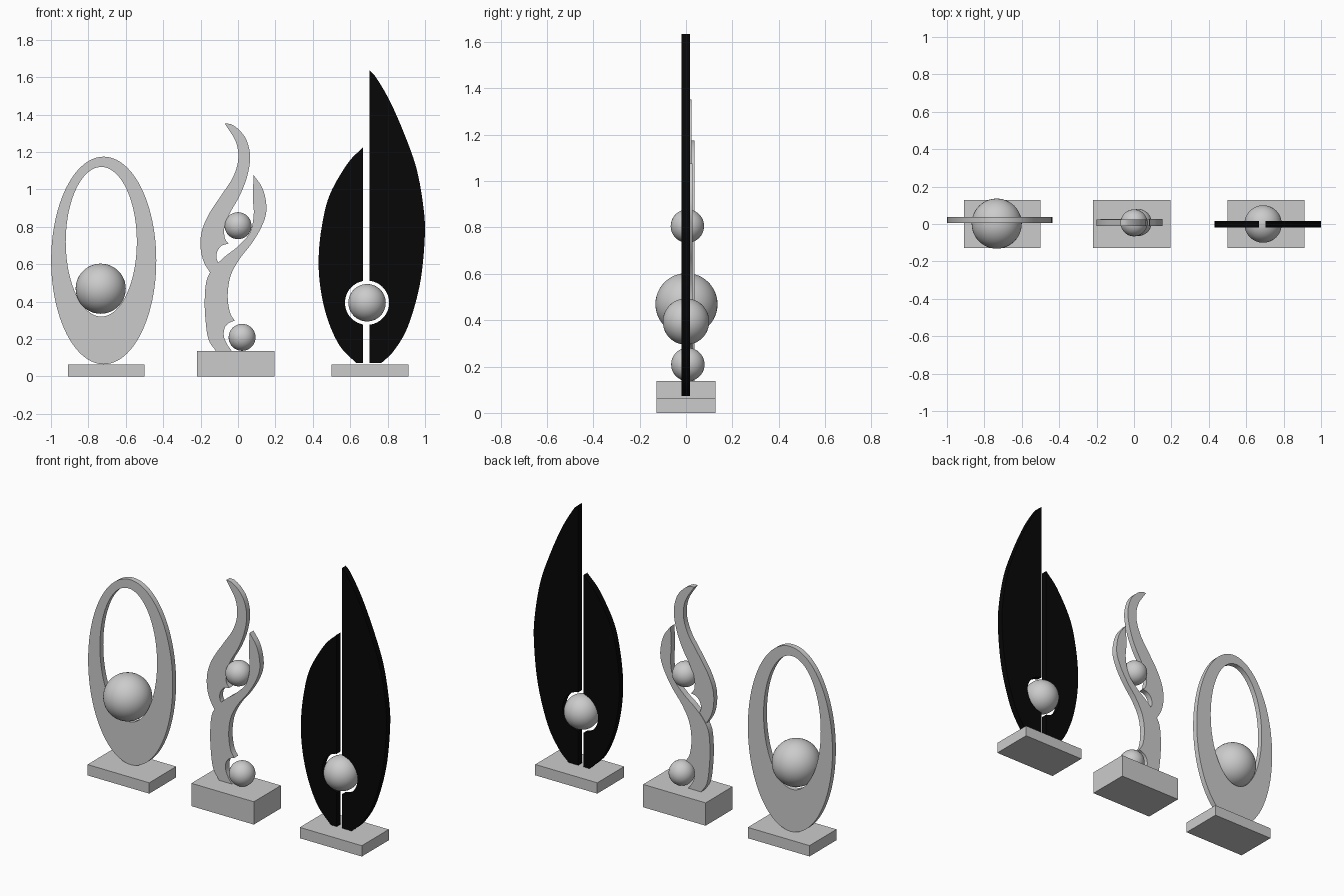
import bpy, bmesh
from math import sin, cos, pi, asin, radians
from mathutils import Vector

if "Cube" in bpy.data.objects:
    bpy.data.objects.remove(bpy.data.objects["Cube"])

black = bpy.data.materials.new("black")
black.diffuse_color = (0.002, 0.002, 0.002, 1)
black.use_nodes = True
black.node_tree.nodes["Principled BSDF"].inputs["Base Color"].default_value = black.diffuse_color


def finish(name, bm, smooth=True, mat=None):
    bmesh.ops.recalc_face_normals(bm, faces=bm.faces)
    me = bpy.data.meshes.new(name)
    bm.to_mesh(me)
    bm.free()
    ob = bpy.data.objects.new(name, me)
    bpy.context.collection.objects.link(ob)
    if mat:
        me.materials.append(mat)
    if smooth:
        bpy.ops.object.select_all(action='DESELECT')
        ob.select_set(True)
        bpy.context.view_layer.objects.active = ob
        bpy.ops.object.shade_smooth_by_angle(angle=radians(30))
    return ob


def box(name, x0, x1, y0, y1, z0, z1):
    bm = bmesh.new()
    bmesh.ops.create_cube(bm, size=1)
    for v in bm.verts:
        v.co = (x1 if v.co.x > 0 else x0, y1 if v.co.y > 0 else y0, z1 if v.co.z > 0 else z0)
    finish(name, bm, smooth=False)


def ball(name, x, y, z, r):
    bm = bmesh.new()
    bmesh.ops.create_uvsphere(bm, u_segments=48, v_segments=24, radius=r)
    bmesh.ops.translate(bm, verts=bm.verts, vec=(x, y, z))
    finish(name, bm)


def curve(pts, n=6):
    """Smooth open curve through the points (Catmull-Rom)."""
    p = [Vector(q) for q in pts]
    p = [2 * p[0] - p[1]] + p + [2 * p[-1] - p[-2]]
    out = []
    for a, b, c, d in zip(p, p[1:], p[2:], p[3:]):
        for i in range(n):
            t = i / n
            out.append(0.5 * (2 * b + (c - a) * t + (2 * a - 5 * b + 4 * c - d) * t ** 2
                              + (3 * b - a - 3 * c + d) * t ** 3))
    return out + [p[-2]]


def arc(cx, cz, r, a0, a1, n=32):
    return [Vector((cx + r * cos(a0 + (a1 - a0) * i / n), cz + r * sin(a0 + (a1 - a0) * i / n)))
            for i in range(n + 1)]


def plate(name, chains, y0, y1, mat=None):
    """Closed front profile made of chained curves, extruded in depth."""
    pts = []
    for p in [q for c in chains for q in c]:
        if not pts or (p - pts[-1]).length > 1e-4:
            pts.append(p)
    if (pts[0] - pts[-1]).length < 1e-4:
        pts.pop()
    bm = bmesh.new()
    face = bm.faces.new([bm.verts.new((p.x, y0, p.y)) for p in pts])
    ext = bmesh.ops.extrude_face_region(bm, geom=[face], use_keep_orig=True)
    bmesh.ops.translate(bm, vec=(0, y1 - y0, 0),
                        verts=[g for g in ext["geom"] if isinstance(g, bmesh.types.BMVert)])
    bmesh.ops.triangulate(bm, faces=[f for f in bm.faces if len(f.verts) > 4])
    finish(name, bm, mat=mat)


# Bases
box("oval_base", -0.91, -0.50, -0.128, 0.128, 0, 0.065)
box("flame_base", -0.22, 0.195, -0.128, 0.128, 0, 0.137)
box("leaf_base", 0.50, 0.912, -0.128, 0.128, 0, 0.065)

# Oval ring with an off-centre opening
bm = bmesh.new()
N = 96
loops = []
for cx, cz, a, b, y in ((-0.718, 0.62, 0.281, 0.555, 0.005), (-0.718, 0.62, 0.281, 0.555, 0.037),
                        (-0.731, 0.72, 0.19, 0.40, 0.037), (-0.731, 0.72, 0.19, 0.40, 0.005)):
    loops.append([bm.verts.new((cx + a * cos(2 * pi * i / N), y, cz + b * sin(2 * pi * i / N)))
                  for i in range(N)])
for k in range(4):
    A, B = loops[k], loops[(k + 1) % 4]
    for i in range(N):
        j = (i + 1) % N
        bm.faces.new((A[i], A[j], B[j], B[i]))
finish("oval_ring", bm)

# Upper flame: left edge, right edge, ball notch
plate("upper_flame", [
    curve([(-.146, .55), (-.183, .613), (-.2, .688), (-.194, .774), (-.157, .865), (-.087, .972),
           (-.028, 1.063), (.001, 1.159), (-.012, 1.255), (-.071, 1.352)]),
    curve([(-.071, 1.352), (-.035, 1.347), (.009, 1.315), (.047, 1.26), (.065, 1.17), (.047, 1.063),
           (.009, .966), (-.039, .881), (-.071, .806), (-.071, .742), (-.05, .71)]),
    curve([(-.05, .71), (-.087, .699), (-.111, .667), (-.114, .629), (-.1, .6)]),
], -0.01, 0.023)

# Lower flame
plate("lower_flame", [
    curve([(-.119, .137), (-.157, .196), (-.173, .293), (-.178, .41), (-.167, .517), (-.13, .581),
           (-.071, .64), (-.002, .694), (.063, .768), (.084, .865), (.079, .961), (.084, 1.076)]),
    curve([(.084, 1.076), (.127, 1.014), (.148, .945), (.15, .87), (.121, .79), (.068, .704),
           (.009, .629), (-.039, .539), (-.055, .437), (-.044, .346), (-.018, .298)]),
    curve([(-.018, .298), (-.05, .285), (-.071, .26), (-.076, .218), (-.06, .175), (-.034, .137)]),
], -0.01, 0.027)

# Two leaf halves with a round opening around the ball
BX, BZ, R = 0.69, 0.394, 0.118
XL, XR = 0.669, 0.704
aL, aR = asin((BX - XL) / R), asin((XR - BX) / R)
plate("short_leaf", [
    curve([(.63, .073), (.544, .164), (.48, .303), (.442, .464), (.431, .624), (.447, .795),
           (.49, .97), (.587, 1.14), (XL, 1.225)]),
    arc(BX, BZ, R, pi / 2 + aL, 3 * pi / 2 - aL),
    [Vector((XL, .073))],
], -0.019, 0.017, black)
plate("tall_leaf", [
    curve([(.768, .073), (.833, .137), (.908, .266), (.972, .49), (.998, .731), (.993, .891),
           (.956, 1.105), (.891, 1.292), (.811, 1.474), (.737, 1.6), (XR, 1.635)]),
    arc(BX, BZ, R, pi / 2 - aR, -pi / 2 + aR),
    [Vector((XR, .073))],
], -0.019, 0.017, black)

# Balls
ball("oval_ball", -0.734, 0.002, 0.469, 0.134)
ball("flame_upper_ball", 0.0, 0.006, 0.806, 0.072)
ball("flame_lower_ball", 0.022, 0.008, 0.209, 0.072)
ball("leaf_ball", 0.69, 0.0, 0.394, 0.1)
